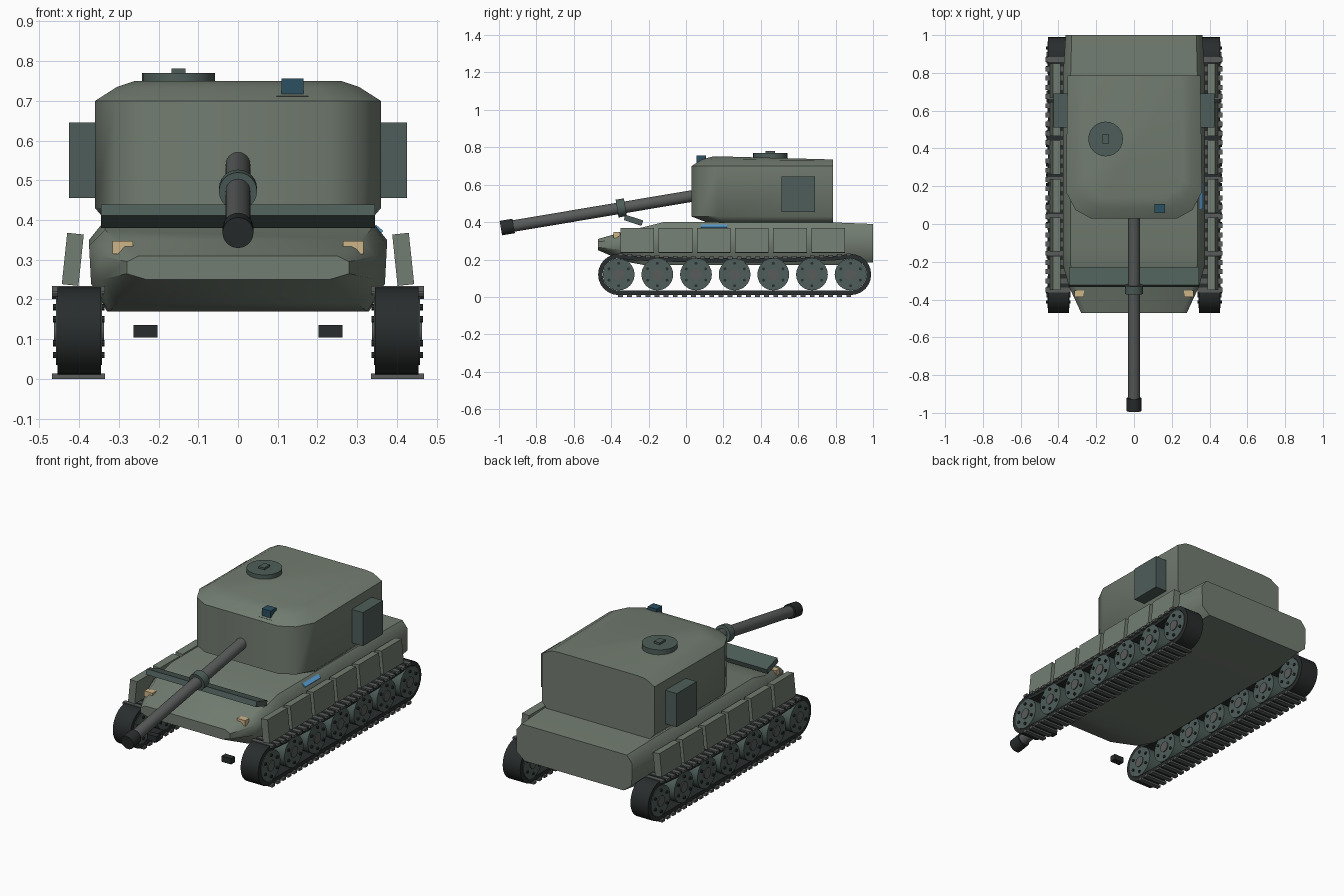
import bpy, bmesh, math
from mathutils import Vector, Matrix

if "Cube" in bpy.data.objects:
    bpy.data.objects.remove(bpy.data.objects["Cube"])


def mat(name, r, g, b):
    m = bpy.data.materials.new(name)
    m.diffuse_color = (r, g, b, 1)
    m.use_nodes = True
    m.node_tree.nodes["Principled BSDF"].inputs["Base Color"].default_value = m.diffuse_color
    return m


GREEN = mat("armour_green", 0.17, 0.205, 0.165)
SLATE = mat("slate_green", 0.075, 0.11, 0.10)
STEEL = mat("gun_steel", 0.10, 0.105, 0.105)
BLACK = mat("rubber_black", 0.022, 0.026, 0.026)
BLUE = mat("optic_blue", 0.025, 0.08, 0.12)
SKY = mat("light_blue", 0.10, 0.35, 0.65)
TAN = mat("lamp_tan", 0.62, 0.46, 0.25)


def finish(name, bm, material, angle=None):
    bmesh.ops.recalc_face_normals(bm, faces=bm.faces)
    me = bpy.data.meshes.new(name)
    bm.to_mesh(me)
    bm.free()
    me.materials.append(material)
    ob = bpy.data.objects.new(name, me)
    bpy.context.collection.objects.link(ob)
    if angle:
        bpy.ops.object.select_all(action='DESELECT')
        ob.select_set(True)
        bpy.context.view_layer.objects.active = ob
        bpy.ops.object.shade_smooth_by_angle(angle=math.radians(angle))
    return ob


def add_box(bm, c, size, rot=None):
    m = Matrix.Translation(c) @ (rot or Matrix()) @ Matrix.Diagonal((*size, 1))
    bmesh.ops.create_cube(bm, size=1, matrix=m)


def box(name, c, size, material, rot=None):
    bm = bmesh.new()
    add_box(bm, c, size, rot)
    return finish(name, bm, material)


def add_cyl(bm, a, b, r, n=24):
    a, b = Vector(a), Vector(b)
    q = (b - a).to_track_quat('Z', 'Y').to_matrix().to_4x4()
    bmesh.ops.create_cone(bm, cap_ends=True, segments=n, radius1=r, radius2=r,
                          depth=(b - a).length, matrix=Matrix.Translation((a + b) / 2) @ q)


def cyl(name, a, b, r, material, n=24):
    bm = bmesh.new()
    add_cyl(bm, a, b, r, n)
    return finish(name, bm, material, 40)


def loft(name, rings, material, angle, closed=False):
    bm = bmesh.new()
    vs = [[bm.verts.new(p) for p in ring] for ring in rings]
    n = len(vs[0])
    count = len(vs) if closed else len(vs) - 1
    for i in range(count):
        a, b = vs[i], vs[(i + 1) % len(vs)]
        for j in range(n):
            k = (j + 1) % n
            bm.faces.new((a[j], a[k], b[k], b[j]))
    if not closed:
        bm.faces.new(vs[0])
        bm.faces.new(vs[-1])
    return finish(name, bm, material, angle)


# Hull: cross-sections along y (floor, lower side, shoulder, deck half points)
sections = [
    (-0.47, (.23, .25), (.28, .265), (.28, .295), (.25, .31)),
    (-0.33, (.30, .19), (.345, .25), (.345, .31), (.31, .35)),
    (-0.22, (.325, .17), (.37, .24), (.375, .335), (.335, .375)),
    (-0.12, (.33, .17), (.37, .24), (.375, .35), (.335, .40)),
    (0.80, (.33, .17), (.37, .24), (.375, .35), (.335, .398)),
    (1.00, (.31, .185), (.36, .225), (.362, .35), (.33, .39)),
]
loft("hull", [[(x, y, z) for x, z in half] + [(-x, y, z) for x, z in reversed(half)]
              for y, *half in sections], GREEN, 45)

# Turret: stacked plan outlines (z, side inset, front inset)
rings = []
for z, side, front, drop in ((.395, .03, .09, 0), (.43, 0, 0, .0), (.70, 0, 0, 0),
                             (.735, .055, .055, .005), (.75, .10, .11, .015)):
    w = .36 - side
    half = [(.23 - side * .6, .03 + front, z), (.31 - side * .8, .075 + front, z),
            (w, .17 + front * .6, z), (w - .008, .785, z - drop)]
    rings.append(half + [(-x, y, h) for x, y, h in reversed(half)])
loft("turret", rings, GREEN, 50)

# Turret stowage boxes
for s, side in ((1, "right"), (-1, "left")):
    box(f"turret_box_{side}", (s * .382, .60, .55), (.086, .18, .19), SLATE)

# Roof hatch and sight
cyl("roof_hatch", (-.15, .45, .735), (-.15, .45, .77), .092, SLATE, 24)
box("hatch_handle", (-.15, .45, .772), (.036, .05, .018), SLATE)
box("sight_base", (.137, .08, .706), (.08, .065, .012), BLACK)
box("sight_head", (.137, .082, .732), (.056, .05, .05), BLUE)

# Gun barrel with collar and muzzle
root, tip = Vector((0, .10, .551)), Vector((0, -.99, .368))
d = (tip - root).normalized()
cyl("gun_barrel", root, tip - d * .03, .031, STEEL)
collar = root + d * .43
cyl("barrel_collar", collar, collar + d * .045, .048, SLATE)
cyl("muzzle", tip - d * .07, tip, .039, BLACK)

# Splash plate, head lamps, tow blocks, side marker
box("splash_plate", (0, -.281, .41), (.69, .10, .03), SLATE,
    Matrix.Rotation(math.radians(-18), 4, 'X'))
for s, side in ((1, "right"), (-1, "left")):
    box(f"head_lamp_{side}", (s * .29, -.37, .331), (.052, .035, .032), TAN)
    box(f"tow_block_{side}", (s * .233, -.42, .12), (.06, .035, .032), BLACK)
box("side_marker", (.352, .15, .375), (.024, .14, .014), SKY,
    Matrix.Rotation(math.radians(40), 4, 'Y'))

# Running gear, one set per side
Y0, Y1, ZC = -.36, .88, .12


def sag(y):
    return .022 * max(0, math.sin(math.pi * (y - Y0) / (Y1 - Y0))) ** .5


def track_path(r):
    pts = []
    for i in range(13):
        a = math.radians(-90 + 15 * i)
        pts.append((Y1 + r * math.cos(a), ZC + r * math.sin(a)))
    for i in range(1, 16):
        y = Y1 + (Y0 - Y1) * i / 16
        pts.append((y, ZC + r - sag(y)))
    for i in range(13):
        a = math.radians(90 + 15 * i)
        pts.append((Y0 + r * math.cos(a), ZC + r * math.sin(a)))
    return pts


for s, side in ((1, "right"), (-1, "left")):
    # Track band
    xa, xb = s * .345, s * .455
    loft(f"track_band_{side}",
         [[(xa, *o), (xb, *o), (xb, *i), (xa, *i)]
          for o, i in zip(track_path(.11), track_path(.086))], BLACK, 40, True)
    # Track cleats on the upper and lower runs
    bm = bmesh.new()
    for i in range(26):
        y = Y0 + .01 + i * (Y1 - Y0 - .02) / 25
        add_box(bm, (s * .402, y, .007), (.134, .026, .014))
        add_box(bm, (s * .402, y, .23 - sag(y)), (.134, .026, .014))
    finish(f"track_cleats_{side}", bm, STEEL)
    # Road wheels with hubs and bolts
    for w in range(7):
        y = Y0 + w * (Y1 - Y0) / 6
        cyl(f"road_wheel_{side}_{w + 1}", (s * .342, y, ZC), (s * .458, y, ZC), .085, SLATE)
        cyl(f"wheel_hub_{side}_{w + 1}", (s * .337, y, ZC), (s * .463, y, ZC), .03, STEEL, 16)
        bm = bmesh.new()
        for k in range(6):
            a = math.radians(60 * k + 30)
            by, bz = y + .06 * math.cos(a), ZC + .06 * math.sin(a)
            add_cyl(bm, (s * .336, by, bz), (s * .466, by, bz), .008, 8)
        finish(f"wheel_bolts_{side}_{w + 1}", bm, BLACK)
    # Leaning skirt panels
    for p in range(6):
        box(f"skirt_panel_{side}_{p + 1}", (s * .416, -.26 + p * .204, .301),
            (.042, .18, .13), GREEN, Matrix.Rotation(math.radians(-6 * s), 4, 'Y'))
